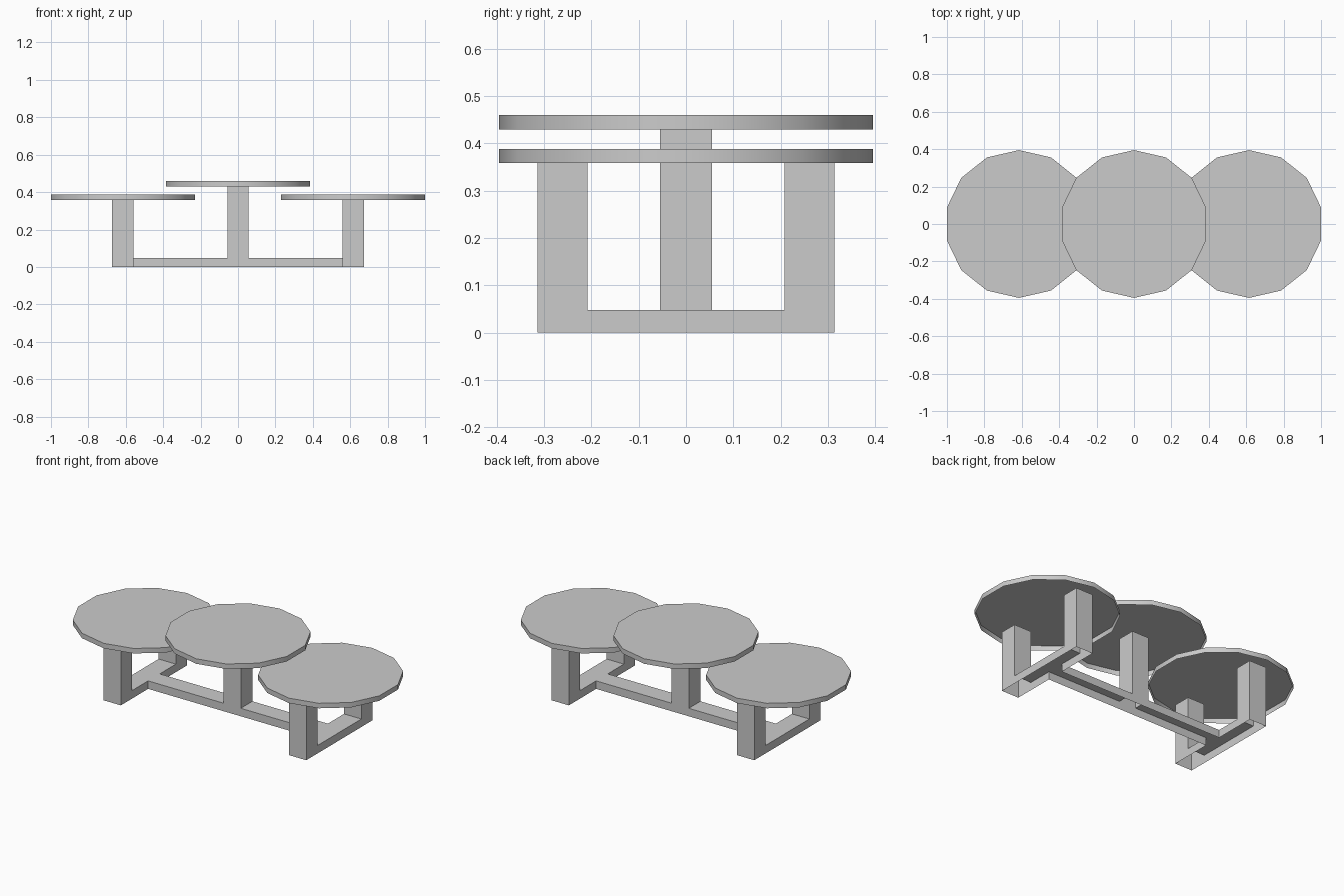
import bpy, bmesh

if "Cube" in bpy.data.objects:
    bpy.data.objects.remove(bpy.data.objects["Cube"])

BEAM_TOP, SIDE_TOP, MID_TOP, THICK = 0.048, 0.358, 0.4295, 0.030
INSET = 0.011  # how far legs reach into the hollow tops


def raise_faces(bm, faces, height):
    """Extrude faces straight up and drop the originals."""
    out = bmesh.ops.extrude_face_region(bm, geom=faces)["geom"]
    for v in out:
        if isinstance(v, bmesh.types.BMVert):
            v.co.z = height
    old = [f for f in faces if f.is_valid]
    if old:
        bmesh.ops.delete(bm, geom=old, context='FACES_ONLY')


# Base frame: H-shaped footprint, extruded to beams and legs, open underneath
xs = [-0.673, -0.558, -0.057, 0.057, 0.558, 0.673]
ys = [-0.314, -0.208, -0.055, 0.055, 0.208, 0.314]
bm = bmesh.new()
for i in range(5):
    for j in range(5):
        if i in (0, 4) or j == 2:
            corners = [(xs[i], ys[j]), (xs[i + 1], ys[j]),
                       (xs[i + 1], ys[j + 1]), (xs[i], ys[j + 1])]
            bm.faces.new([bm.verts.new((x, y, 0)) for x, y in corners])
bmesh.ops.remove_doubles(bm, verts=bm.verts[:], dist=1e-4)
raise_faces(bm, bm.faces[:], BEAM_TOP)


def cell(i, j):
    cx, cy = (xs[i] + xs[i + 1]) / 2, (ys[j] + ys[j + 1]) / 2
    for f in bm.faces:
        c = f.calc_center_median()
        if abs(c.x - cx) + abs(c.y - cy) + abs(c.z - BEAM_TOP) < 1e-3:
            return f


# Four corner legs and the taller centre post
for i in (0, 4):
    for j in (0, 4):
        raise_faces(bm, [cell(i, j)], SIDE_TOP + INSET)
raise_faces(bm, [cell(2, 2)], MID_TOP + INSET)
bmesh.ops.recalc_face_normals(bm, faces=bm.faces[:])
mesh = bpy.data.meshes.new("base_frame")
bm.to_mesh(mesh)
bm.free()
bpy.context.collection.objects.link(bpy.data.objects.new("base_frame", mesh))

# Three 14-sided round tops: a top face and rim, open underneath
for name, x, z in (("left_top", -0.615, SIDE_TOP),
                   ("centre_top", 0.0, MID_TOP),
                   ("right_top", 0.615, SIDE_TOP)):
    bpy.ops.mesh.primitive_cylinder_add(vertices=14, radius=0.395, depth=THICK,
                                        location=(x, 0, z + THICK / 2))
    top = bpy.context.object
    top.name = name
    bm = bmesh.new()
    bm.from_mesh(top.data)
    under = [f for f in bm.faces if f.normal.z < -0.5]
    bmesh.ops.delete(bm, geom=under, context='FACES_ONLY')
    bm.to_mesh(top.data)
    bm.free()
    bpy.ops.object.shade_smooth_by_angle()
